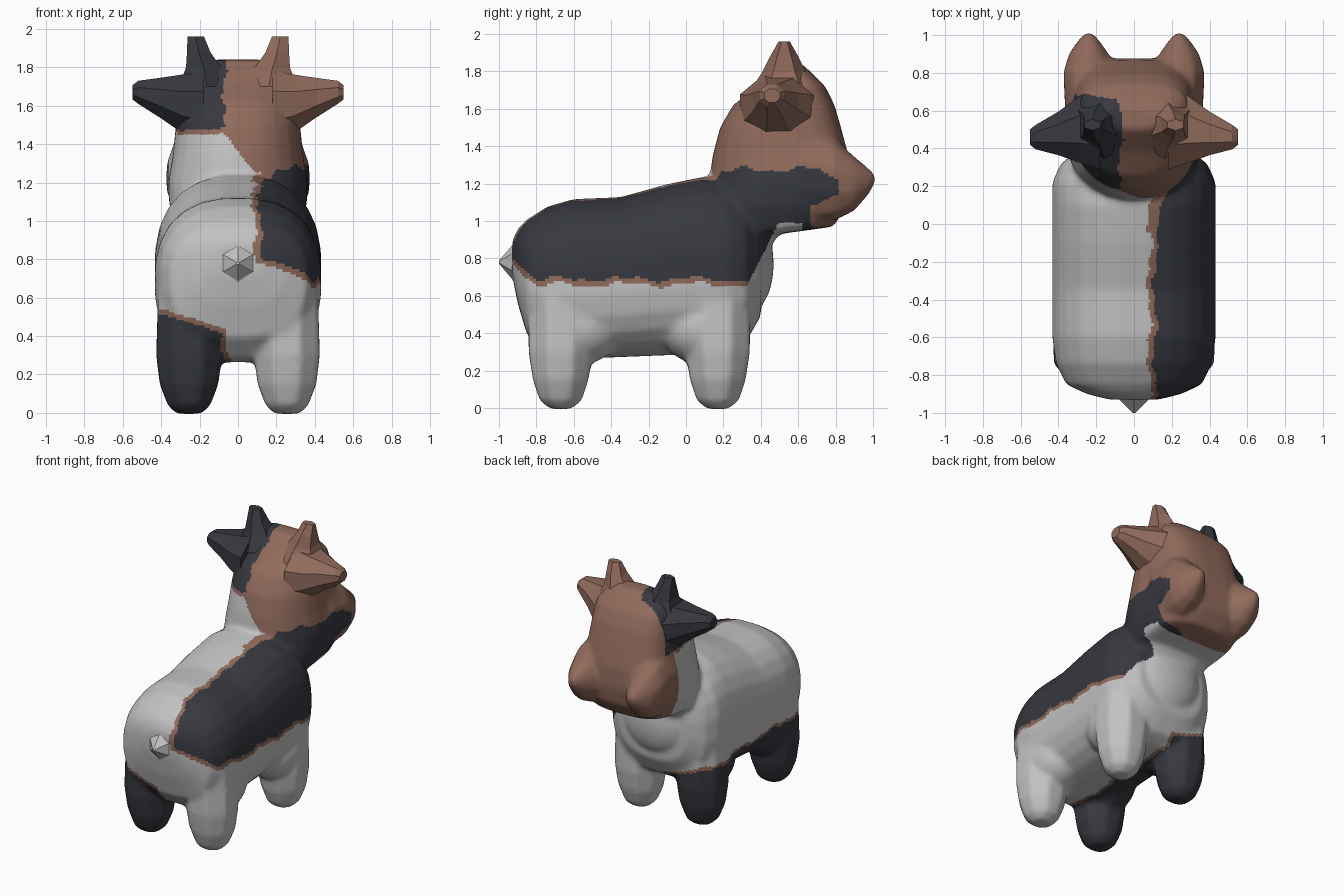
import bpy, bmesh, math
from mathutils import Vector, Matrix

if "Cube" in bpy.data.objects:
    bpy.data.objects.remove(bpy.data.objects["Cube"], do_unlink=True)


def material(name, rgb):
    m = bpy.data.materials.new(name)
    m.use_nodes = True
    m.diffuse_color = (*rgb, 1)
    m.node_tree.nodes["Principled BSDF"].inputs["Base Color"].default_value = (*rgb, 1)
    return m


WHITE, BLACK, BROWN = range(3)
MATS = [material("soft_white", (0.54, 0.54, 0.54)),
        material("charcoal", (0.038, 0.040, 0.050)),
        material("warm_brown", (0.28, 0.145, 0.105))]


def loft(bm, rings, sides=24, front=2.0, back=2.0):
    """Skin rings (centre, half axis u, half axis v); squareness differs per side of v."""
    loops = []
    for c, u, v in rings:
        loop = []
        for i in range(sides):
            a = 2 * math.pi * (i + 0.5) / sides
            ca, sa = math.cos(a), math.sin(a)
            e = 2 / (front if sa > 0 else back)
            p = Vector(c) + Vector(u) * math.copysign(abs(ca) ** e, ca)
            loop.append(bm.verts.new(p + Vector(v) * math.copysign(abs(sa) ** e, sa)))
        loops.append(loop)
    faces = [bm.faces.new(loops[0]), bm.faces.new(loops[-1])]
    for a, b in zip(loops, loops[1:]):
        for i in range(sides):
            j = (i + 1) % sides
            faces.append(bm.faces.new((a[i], a[j], b[j], b[i])))
    bmesh.ops.recalc_face_normals(bm, faces=faces)


def ball(bm, centre, radii):
    bmesh.ops.create_icosphere(bm, subdivisions=3, radius=1,
                               matrix=Matrix.Translation(centre) @ Matrix.Diagonal((*radii, 1)))


def make_object(name, bm):
    me = bpy.data.meshes.new(name)
    bm.to_mesh(me)
    bm.free()
    for m in MATS:
        me.materials.append(m)
    ob = bpy.data.objects.new(name, me)
    bpy.context.collection.objects.link(ob)
    return ob


def coat(p):
    """Patch colour at a point; each patch is a signed field with a brown rim."""
    x, y, z = p
    wob = 0.012 * math.sin(17 * y + 9 * x) + 0.007 * math.sin(41 * y + 23 * z + 11 * x)
    # dark legs on the right side
    legs = min(0.47 - 0.04 * y - 0.25 * (x + 0.4) - z, -0.07 - x) + wob
    if legs > -0.025:
        return BLACK if legs > 0 else BROWN
    # dark corner of the head
    crown = min(-0.07 - x, 0.68 - y, z - 1.48 - 0.1 * (x + 0.2)) + wob
    if crown > -0.02 and z > 1.4:
        return BLACK if crown > 0 else BROWN
    # white chest
    if z < 0.99 and 0.35 + (z - 0.7) * 0.5 < y < 0.62:
        return WHITE
    # big dark flank on the left side
    jaw = 0.66 + 0.16 * min(max((z - 1.08) / 0.06, 0), 1) - 2 * max(0, z - 1.22)
    side = 0.11 + max(0, z - 1.18)
    flank = min(x - side, z - 0.69 - 0.8 * max(0, -y - 0.8), 1.275 - z, jaw - y) + wob
    if flank > (-0.07 if y > -0.05 and z > 1.1 else -0.03):
        return BLACK if flank > 0 else BROWN
    # brown face and head
    if (y > 0.6 + wob and z > 0.9) or (z > 1.25 and x > 0.05 - (z - 1.3) * 0.9 + wob):
        return BROWN
    return WHITE


bm = bmesh.new()
# trunk: y, centre height, half width, half height
trunk = [(-0.93, .80, .13, .09), (-0.90, .76, .25, .20), (-0.85, .70, .36, .31),
         (-0.74, .68, .415, .40), (-0.6, .69, .435, .43), (-0.35, .70, .435, .43),
         (-0.1, .74, .435, .46), (0.1, .76, .435, .48), (0.22, .76, .435, .46),
         (0.32, .76, .39, .41), (0.40, .77, .28, .28)]
loft(bm, [((0, y, c), (w, 0, 0), (0, 0, h)) for y, c, w, h in trunk], front=2.4, back=2.6)
# head and neck: height, back, front, half width
head = [(.82, .05, .42, .26), (.93, .08, .50, .30), (.97, .09, .79, .32), (1.08, .09, .86, .36),
        (1.2, .12, .88, .365), (1.35, .14, .87, .34), (1.5, .18, .83, .325), (1.62, .25, .795, .31),
        (1.72, .38, .745, .29), (1.79, .45, .675, .24), (1.84, .50, .62, .15)]
loft(bm, [((0, (b + f) / 2, z), (w, 0, 0), (0, (f - b) / 2, 0)) for z, b, f, w in head],
     front=3.2, back=2.1)
# dewlap
ball(bm, (0, 0.34, 0.77), (0.27, 0.13, 0.26))
# pointed nostril lobes: y, height, half width, half height
lobe = [(.60, 1.24, .13, .26), (.80, 1.22, .14, .22), (.90, 1.20, .11, .15),
        (.97, 1.21, .06, .08), (1.01, 1.225, .025, .03)]
# legs: height, half width, half depth
leg = [(-.005, .07, .06), (.04, .12, .12), (.15, .165, .16), (.3, .185, .185), (.6, .175, .185)]
for s in (-1, 1):
    loft(bm, [((s * 0.24, y, z), (w, 0, 0), (0, 0, h)) for y, z, w, h in lobe], sides=10)
    for y in (-0.67, 0.17):
        loft(bm, [((s * 0.255, y, z), (a, 0, 0), (0, b, 0)) for z, a, b in leg], sides=8)
        # fillet between leg and belly
        ball(bm, (s * 0.22, y * 0.8 - 0.04, 0.43), (0.2, 0.24, 0.2))

# blend the solids into one skin
body = make_object("body", bm)
remesh = body.modifiers.new("blend", 'REMESH')
remesh.mode = 'VOXEL'
remesh.voxel_size = 0.014
soft = body.modifiers.new("soften", 'SMOOTH')
soft.factor = 0.5
soft.iterations = 18
bpy.context.view_layer.objects.active = body
body.select_set(True)
for m in ("blend", "soften"):
    bpy.ops.object.modifier_apply(modifier=m)
for poly in body.data.polygons:
    poly.material_index = coat(poly.center)
bpy.ops.object.shade_smooth_by_angle(angle=math.radians(40))


def faceted(name, rings, colour, sides=6):
    bm = bmesh.new()
    loft(bm, rings, sides)
    ob = make_object(name, bm)
    for poly in ob.data.polygons:
        poly.material_index = colour


for s, label, colour in ((-1, "right", BLACK), (1, "left", BROWN)):
    # ears: x, y, z, half depth, half height
    ear = [(.18, .51, 1.60, .24, .20), (.29, .50, 1.61, .19, .165),
           (.40, .48, 1.64, .125, .115), (.52, .46, 1.67, .07, .065), (.55, .46, 1.67, .045, .04)]
    faceted(label + "_ear", [((s * x, y, z), (0, a, 0), (0, 0, b)) for x, y, z, a, b in ear], colour, 8)
    # horns: x, z, half width, half depth
    horn = [(.16, 1.70, .17, .18), (.18, 1.80, .105, .115), (.205, 1.88, .07, .075),
            (.22, 1.96, .05, .03)]
    faceted(label + "_horn", [((s * x, .525, z), (a, 0, 0), (0, b, 0)) for x, z, a, b in horn], colour)

# tail
tail = [(-.86, .22), (-.93, .09), (-1.0, .008)]
faceted("tail", [((0, y, .78), (r, 0, 0), (0, 0, r)) for y, r in tail], WHITE)
